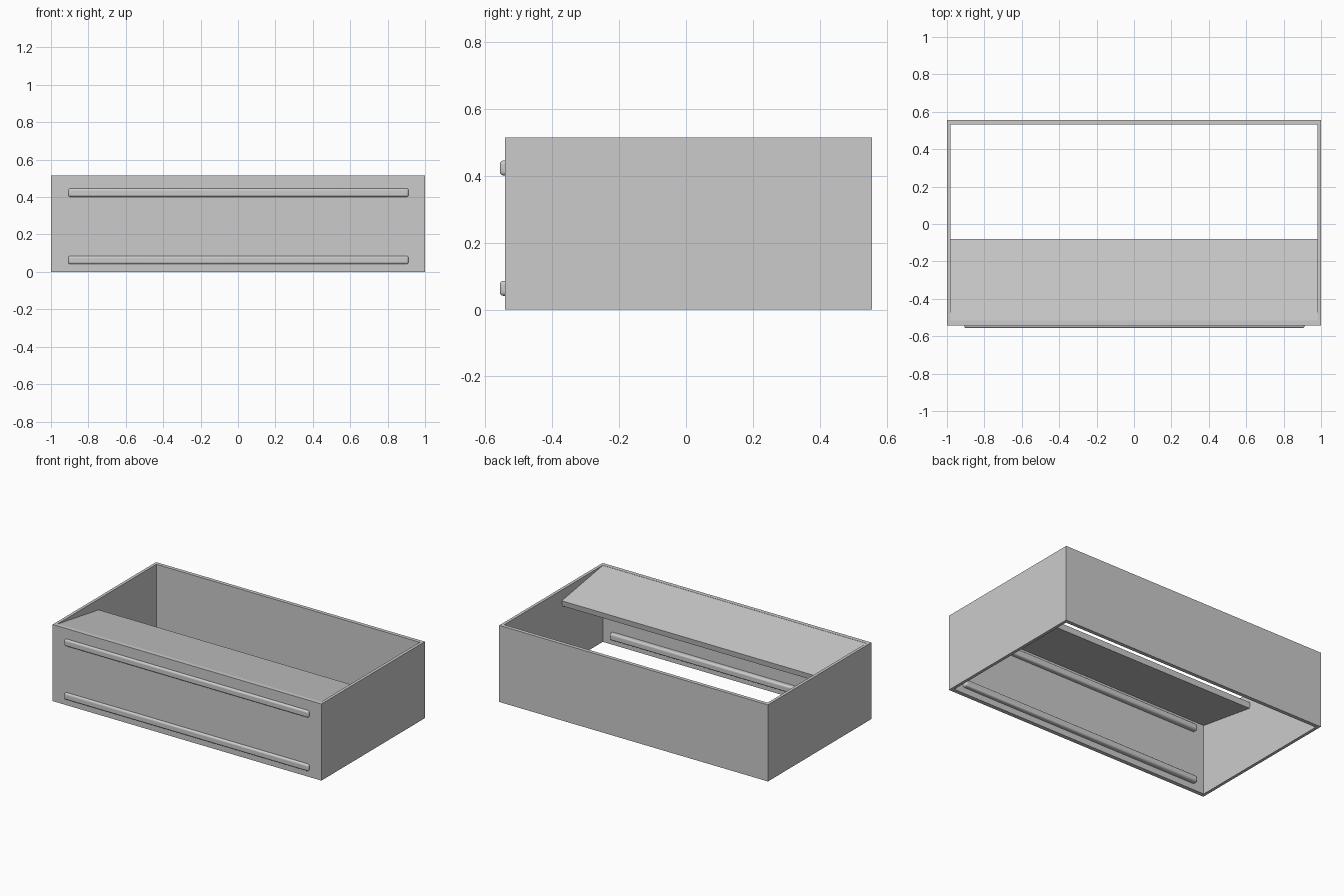
import bpy, bmesh
from math import radians

if "Cube" in bpy.data.objects:
    bpy.data.objects.remove(bpy.data.objects["Cube"])

H = 0.515


def mesh_object(name, bm):
    bmesh.ops.recalc_face_normals(bm, faces=bm.faces)
    me = bpy.data.meshes.new(name)
    bm.to_mesh(me)
    bm.free()
    ob = bpy.data.objects.new(name, me)
    bpy.context.collection.objects.link(ob)
    return ob


def box(name, lo, hi):
    bm = bmesh.new()
    bmesh.ops.create_cube(bm, size=1)
    for v in bm.verts:
        v.co = [lo[i] + (v.co[i] + 0.5) * (hi[i] - lo[i]) for i in range(3)]
    return mesh_object(name, bm)


# Open frame: four walls with no bottom and no top
bm = bmesh.new()


def loop(x, y0, y1, z):
    return [bm.verts.new((a, b, z)) for a, b in ((-x, y0), (x, y0), (x, y1), (-x, y1))]


rings = [loop(1, -0.542, 0.557, 0), loop(1, -0.542, 0.557, H),
         loop(0.98, -0.515, 0.532, H), loop(0.98, -0.515, 0.532, 0)]
for r in range(4):
    a, b = rings[r], rings[(r + 1) % 4]
    for i in range(4):
        j = (i + 1) % 4
        bm.faces.new((a[i], a[j], b[j], b[i]))
mesh_object("wall_frame", bm)

# Sloping shelf that drops backwards from the top of the front wall
shelf = box("sloping_shelf", (-0.98, 0, -0.038), (0.98, 0.443, 0))
shelf.location = (0, -0.517, H - 0.001)
shelf.rotation_euler.x = radians(-9.3)

# Rounded rails running through the front wall
for name, z in (("lower_rail", 0.041), ("upper_rail", 0.401)):
    rail = box(name, (-0.907, -0.557, z), (0.912, -0.485, z + 0.045))
    bev = rail.modifiers.new("rounding", 'BEVEL')
    bev.width = 0.011
    bev.segments = 3
    bpy.context.view_layer.objects.active = rail
    rail.select_set(True)
    bpy.ops.object.shade_smooth_by_angle(angle=radians(35))
    rail.select_set(False)
